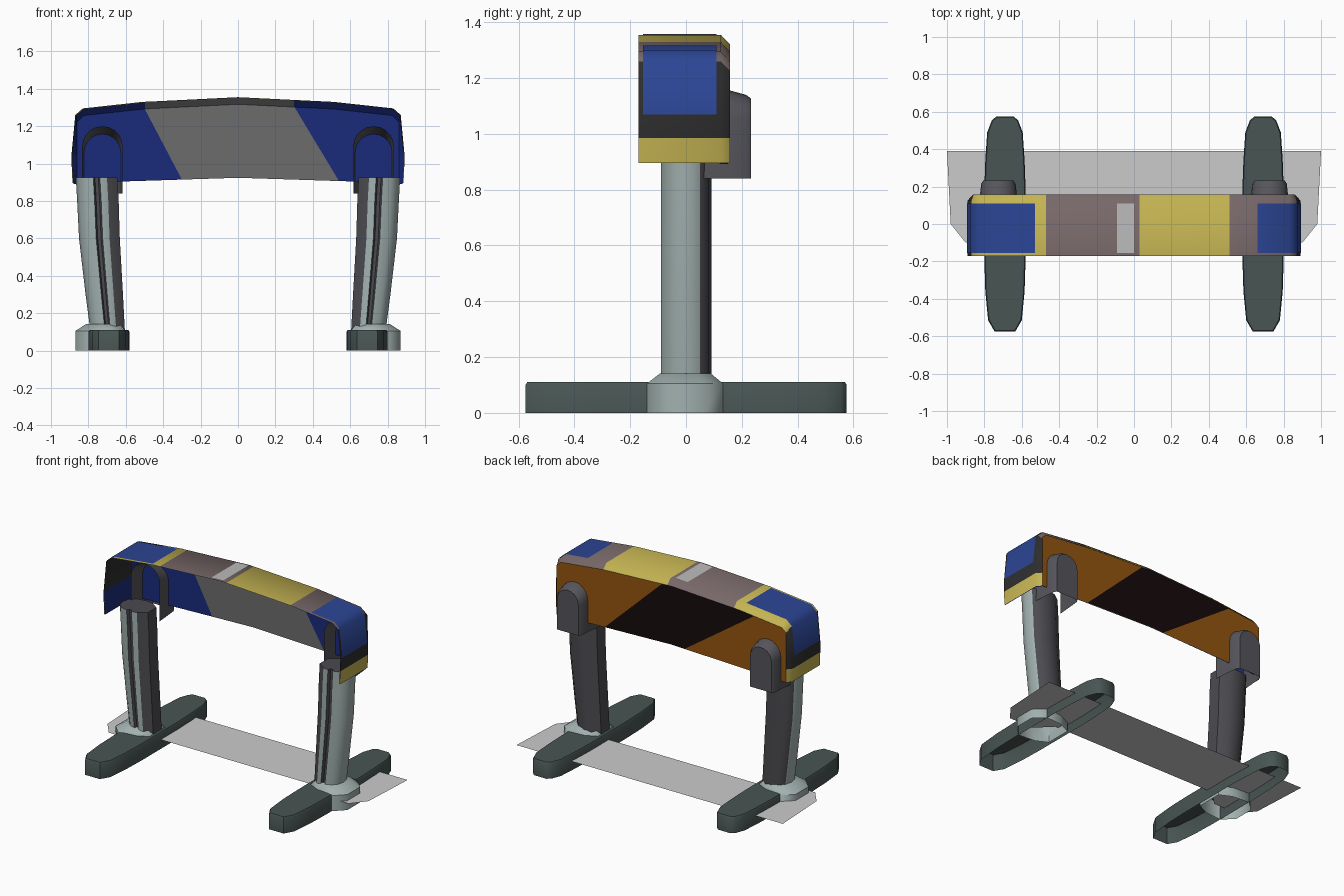
import bpy, bmesh, math

if "Cube" in bpy.data.objects:
    bpy.data.objects.remove(bpy.data.objects["Cube"])

COL = {
    "blue": (0.025, 0.06, 0.30), "lining_blue": (0.010, 0.024, 0.20), "yellow": (0.55, 0.45, 0.085),
    "mauve": (0.19, 0.14, 0.14), "dark": (0.027, 0.027, 0.027), "orange": (0.30, 0.09, 0.005),
    "black": (0.008, 0.003, 0.003), "grey": (0.15, 0.15, 0.15), "light": (0.50, 0.50, 0.50),
    "leg": (0.36, 0.44, 0.43), "leg_shade": (0.07, 0.07, 0.08), "foot": (0.065, 0.092, 0.088),
    "housing": (0.09, 0.09, 0.105), "plane": (0.60, 0.60, 0.60),
}
for n, c in COL.items():
    bpy.data.materials.new(n).diffuse_color = (*c, 1)


def make(name, verts, faces, cols, smooth=False, recalc=False):
    """Object from vertices and faces; cols is one colour name or one per face."""
    if isinstance(cols, str):
        cols = [cols] * len(faces)
    me = bpy.data.meshes.new(name)
    me.from_pydata(verts, [], faces)
    used = sorted(set(cols))
    for c in used:
        me.materials.append(bpy.data.materials[c])
    for p, c in zip(me.polygons, cols):
        p.material_index = used.index(c)
    if recalc:
        bm = bmesh.new()
        bm.from_mesh(me)
        bmesh.ops.recalc_face_normals(bm, faces=bm.faces)
        bm.to_mesh(me)
        bm.free()
    ob = bpy.data.objects.new(name, me)
    bpy.context.collection.objects.link(ob)
    if smooth:
        bpy.ops.object.select_all(action='DESELECT')
        bpy.context.view_layer.objects.active = ob
        ob.select_set(True)
        bpy.ops.object.shade_smooth_by_angle(angle=math.radians(50))
    return ob


def loft(name, rings, col, end=False, closed=True, smooth=False):
    """Skin a list of equal-length rings; col may be a list, one per side."""
    n = len(rings[0])
    sides = n if closed else n-1
    verts = [p for r in rings for p in r]
    faces = [(i*n+j, i*n+(j+1) % n, (i+1)*n+(j+1) % n, (i+1)*n+j)
             for i in range(len(rings)-1) for j in range(sides)]
    cols = [col]*len(faces) if isinstance(col, str) else list(col)*(len(rings)-1)
    if end:
        faces.append(tuple((len(rings)-1)*n+j for j in range(n)))
        cols.append(col if isinstance(col, str) else col[0])
    return make(name, verts, faces, cols, smooth, True)


# Beam outline in x, z
HALF = [(.885, .895), (.889, .985), (.89, 1.05), (.87, 1.26), (.83, 1.295), (.51, 1.33)]
TOP = [(.87, 1.26), (.83, 1.295), (.5, 1.33), (0, 1.355)]
FRONT, BEVEL, BACK = -.17, .125, .158


def ztop(x):
    x = abs(x)
    for (xa, za), (xb, zb) in zip(TOP, TOP[1:]):
        if xb <= x <= xa:
            return za + (zb-za)*(xa-x)/(xa-xb)
    return 1.26


def zbot(x):
    return .924 - .032*abs(x)


def inset(x, z):
    """Outline point moved in to the back edge of the bevel."""
    return max(-.86, min(.86, x)), BACK, z-.035 if z > 1.2 else z


# Beam cover: top and end walls with a bevel along the back
prof = HALF + [(.03, ztop(.03)), (0, 1.355), (-.47, ztop(.47))] + [(-x, z) for x, z in HALF[::-1]]
segcol = ["yellow", "dark", "dark", "mauve", "mauve", "yellow", "mauve", "mauve",
          "yellow", "yellow", "yellow", "dark", "dark", "yellow"]
rows, faces, cols = [], [], []
for x, z in prof:
    rows += [(x, FRONT, z), (x, BEVEL, z), inset(x, z)]
for i in range(len(prof)-1):
    for j in range(2):
        faces.append((3*i+j, 3*i+j+1, 3*i+j+4, 3*i+j+3))
        cols.append(segcol[i])
make("beam_cover", rows, faces, cols, True)

# Lining inside the bevel, in the colours of the inner panel
lip = HALF + [(.3, ztop(.3)), (0, 1.355), (-.5, 1.33)] + [(-x, z) for x, z in HALF[::-1][1:]]
rows, faces, cols = [], [], []
for x, z in lip:
    x *= .995
    xi, yi, zi = inset(x, z)
    rows += [(x, BEVEL-.005, z-.003), (xi, yi-.007, zi-.003)]
for i in range(len(lip)-1):
    faces.append((2*i, 2*i+2, 2*i+3, 2*i+1))
    mid = (lip[i][0]+lip[i+1][0])/2
    cols.append("grey" if -.5 < mid < .3 else "lining_blue")
make("bevel_lining", rows, faces, cols)


# Striped back panel: outer and inner skins
def stripe_panel(name, y, cuts, band, mid, flip):
    edges = [(-.86, -.86), *cuts, (.86, .86)]
    verts, faces, cols = [], [], []
    for k in range(3):
        (tl, bl), (tr, br) = edges[k], edges[k+1]
        breaks = [-.83, -.5, 0, .5, .83]
        xb = [bl] + [b for b in breaks if bl < b < br] + [br]
        xt = [tr] + [b for b in breaks[::-1] if tl < b < tr] + [tl]
        s = len(verts)
        verts += [(x, y, zbot(x)) for x in xb] + [(x, y, ztop(x)-.035) for x in xt]
        f = tuple(range(s, len(verts)))
        faces.append(f[::-1] if flip else f)
        cols.append(mid if k == 1 else band)
    make(name, verts, faces, cols)


stripe_panel("back_panel_outside", BACK, [(-.62, -.1), (.07, .5)], "orange", "black", True)
stripe_panel("back_panel_inside", BACK-.006, [(-.5, -.3), (.3, .54)], "lining_blue", "grey", False)


# Marker patches lying on the beam
def patch(name, pts, col, y0=-.155, y1=.11):
    loft(name, [[(x, y0, z), (x, y1, z)] for x, z in pts], col, closed=False, smooth=True)


def on_top(*xs):
    return [(x, ztop(x)+.003) for x in xs]


patch("centre_top_patch", on_top(-.09, 0), "light")
for side, s, inner in (("left", -1, .53), ("right", 1, .66)):
    end = [(.892, 1.07), (.873, 1.261), (.832, 1.298), (inner, ztop(inner)+.003)]
    patch(side+"_end_patch", [(s*x, z) for x, z in end], "blue")
    patch(side+"_end_lining", [(s*.88, .895), (s*.886, 1.05)], "lining_blue", FRONT, BEVEL)

# Foot outline: x half-width against y, front to back
FOOT = [(.055, -.575), (.09, -.515), (.105, -.36), (.11, -.2),
        (.11, .2), (.105, .34), (.095, .49), (.07, .555), (.045, .576)]
LEG = [(.11, .605, .79), (.30, .615, .815), (.60, .632, .85), (.80, .638, .86), (.925, .645, .867)]
# Leg section: fraction across (0 inner, 1 outer) and y, with a groove on the front
SECT = [(0, .045), (0, -.045), (.25, -.085), (.42, -.09), (.46, -.072), (.54, -.072), (.58, -.09),
        (.78, -.078), (.93, -.05), (1, 0), (.93, .05), (.78, .08), (.5, .092), (.25, .085)]
LEG_COL = ["leg_shade"]*2 + ["leg", "leg_shade", "leg_shade", "leg_shade"] + ["leg"]*4 + ["leg_shade"]*4

for side, s in (("left", -1), ("right", 1)):
    # Foot, open underneath
    outline = FOOT + [(-w, y) for w, y in FOOT[::-1]]
    loft(side+"_foot", [[(s*(.69+w*kw), y*ky, z) for w, y in outline]
                        for z, kw, ky in ((0, 1, 1), (.10, 1, 1), (.11, .95, .99))],
         "foot", end=True, smooth=True)

    # Socket around the base of the leg, open underneath
    base = [(.60, -.09), (.68, -.13), (.80, -.14), (.87, -.07)]
    base += [(x, -y*.95) for x, y in base[::-1]]
    loft(side+"_leg_socket", [[(s*(.70+(x-.70)*k), y*k, z) for x, y in base]
                              for z, k in ((0, 1), (.105, 1), (.142, .66))],
         "leg", end=True, smooth=True)

    # Curved leg
    loft(side+"_leg", [[(s*(a+(b-a)*u), y, z) for u, y in SECT] for z, a, b in LEG],
         LEG_COL, end=True, smooth=True)

    # Arched housing, open at the front and closed at the back
    rings = []
    for y, w, top in ((.042, .108, 1.20), (.16, .098, 1.155), (.215, .092, 1.14), (.233, .080, 1.127)):
        arc = [(w*math.cos(math.pi*i/10), top-w+w*math.sin(math.pi*i/10)) for i in range(11)]
        arc = [(w, .84)] + arc + [(-w, .84)]
        rings.append([(s*(.725+x), y, z) for x, z in arc])
    loft(side+"_leg_housing", rings, "housing", end=True, closed=False, smooth=True)

# Flat sheet between and around the feet
half = [(1, .39), (.98, 0), (.9, -.1), (.72, -.1), (.62, 0)]
pts = [(x, y, .063) for x, y in half] + [(-x, y, .063) for x, y in half[::-1]]
make("ground_sheet", pts, [tuple(range(len(pts)))[::-1]], "plane")

for m in bpy.data.materials:
    if m.users and not m.is_grease_pencil:
        m.use_nodes = True
        m.node_tree.nodes["Principled BSDF"].inputs["Base Color"].default_value = m.diffuse_color
